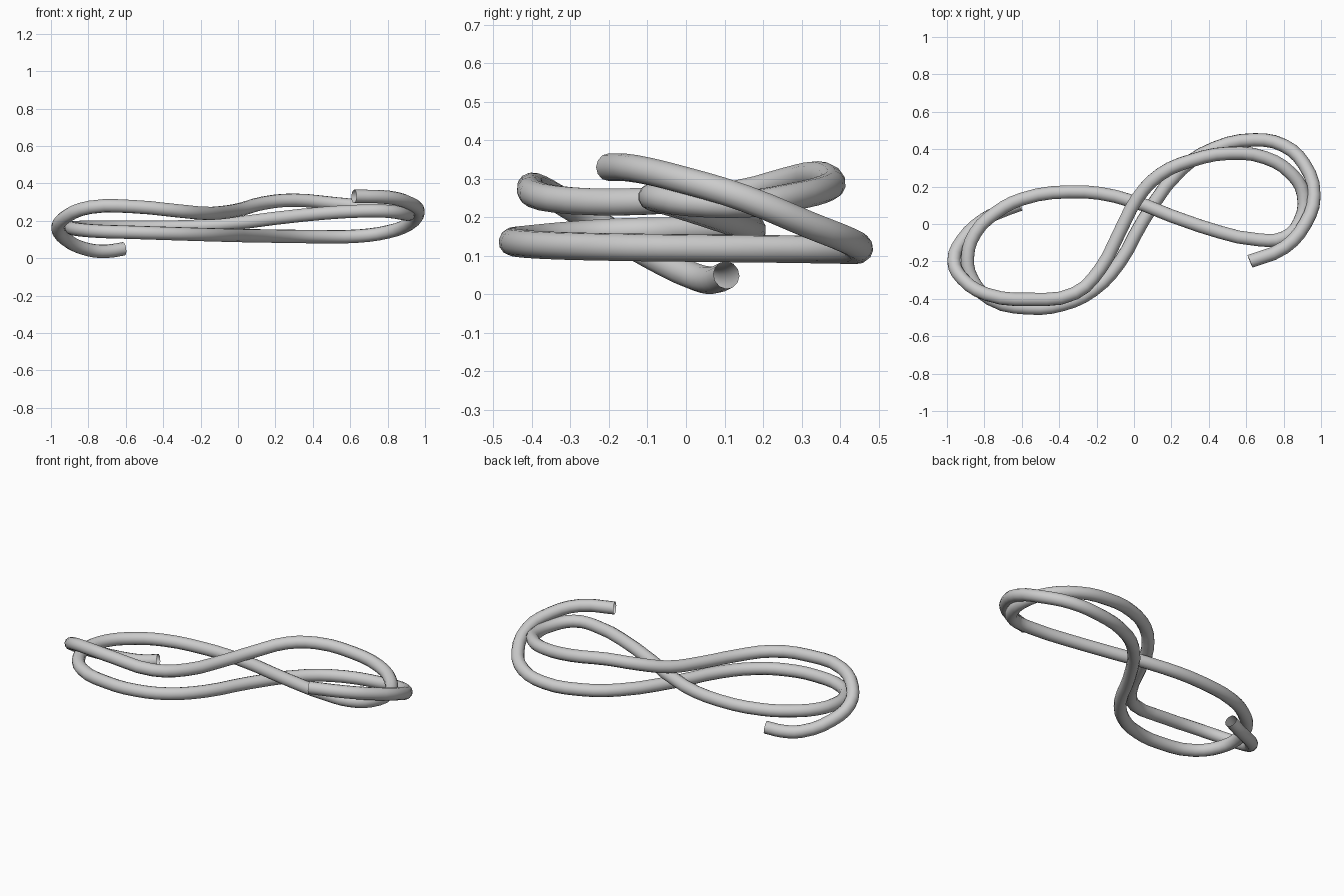
import bpy

R = 0.036

# Centre line of the wire, from the upper free end to the lower free end
path = [
    # right outer loop, descending
    (0.62, -0.20, 0.33), (0.805, -0.125, 0.325), (0.915, 0.0, 0.295),
    (0.963, 0.15, 0.25), (0.91, 0.32, 0.18), (0.80, 0.42, 0.14),
    (0.645, 0.45, 0.118), (0.43, 0.405, 0.115),
    # low strand through the crossing
    (0.25, 0.29, 0.117), (0.05, 0.02, 0.12), (-0.08, -0.21, 0.123),
    (-0.22, -0.355, 0.127), (-0.38, -0.43, 0.132), (-0.565, -0.449, 0.138),
    # left inner loop
    (-0.77, -0.40, 0.145), (-0.868, -0.29, 0.155), (-0.89, -0.18, 0.162),
    (-0.85, -0.05, 0.165), (-0.74, 0.06, 0.166), (-0.60, 0.133, 0.166),
    (-0.35, 0.172, 0.167), (-0.10, 0.148, 0.178),
    # middle strand to the right inner loop
    (0.35, -0.01, 0.23), (0.67, -0.085, 0.252), (0.805, -0.072, 0.25),
    (0.885, 0.01, 0.238), (0.905, 0.16, 0.235), (0.84, 0.27, 0.252),
    (0.70, 0.355, 0.272), (0.51, 0.378, 0.292), (0.30, 0.337, 0.31),
    (0.14, 0.265, 0.295),
    # high strand through the crossing
    (0.02, 0.14, 0.262), (-0.075, -0.04, 0.245), (-0.18, -0.24, 0.24),
    (-0.315, -0.37, 0.252), (-0.555, -0.403, 0.275), (-0.79, -0.375, 0.272),
    # left outer loop, down to the lower end
    (-0.915, -0.295, 0.225), (-0.963, -0.20, 0.165), (-0.92, -0.09, 0.10),
    (-0.80, 0.025, 0.045), (-0.70, 0.072, 0.037), (-0.61, 0.105, 0.05),
]

# Round open-ended tube swept along the path
curve = bpy.data.curves.new("bent_wire", 'CURVE')
curve.dimensions = '3D'
curve.bevel_depth = R
curve.bevel_resolution = 4
curve.resolution_u = 3
curve.use_fill_caps = False
spline = curve.splines.new('BEZIER')
spline.bezier_points.add(len(path) - 1)
for bp, co in zip(spline.bezier_points, path):
    bp.co = co
    bp.handle_left_type = bp.handle_right_type = 'AUTO'

wire = bpy.data.objects.new("bent_wire", curve)
bpy.context.collection.objects.link(wire)
bpy.context.view_layer.objects.active = wire
wire.select_set(True)
bpy.ops.object.convert(target='MESH')
bpy.ops.object.shade_smooth()
